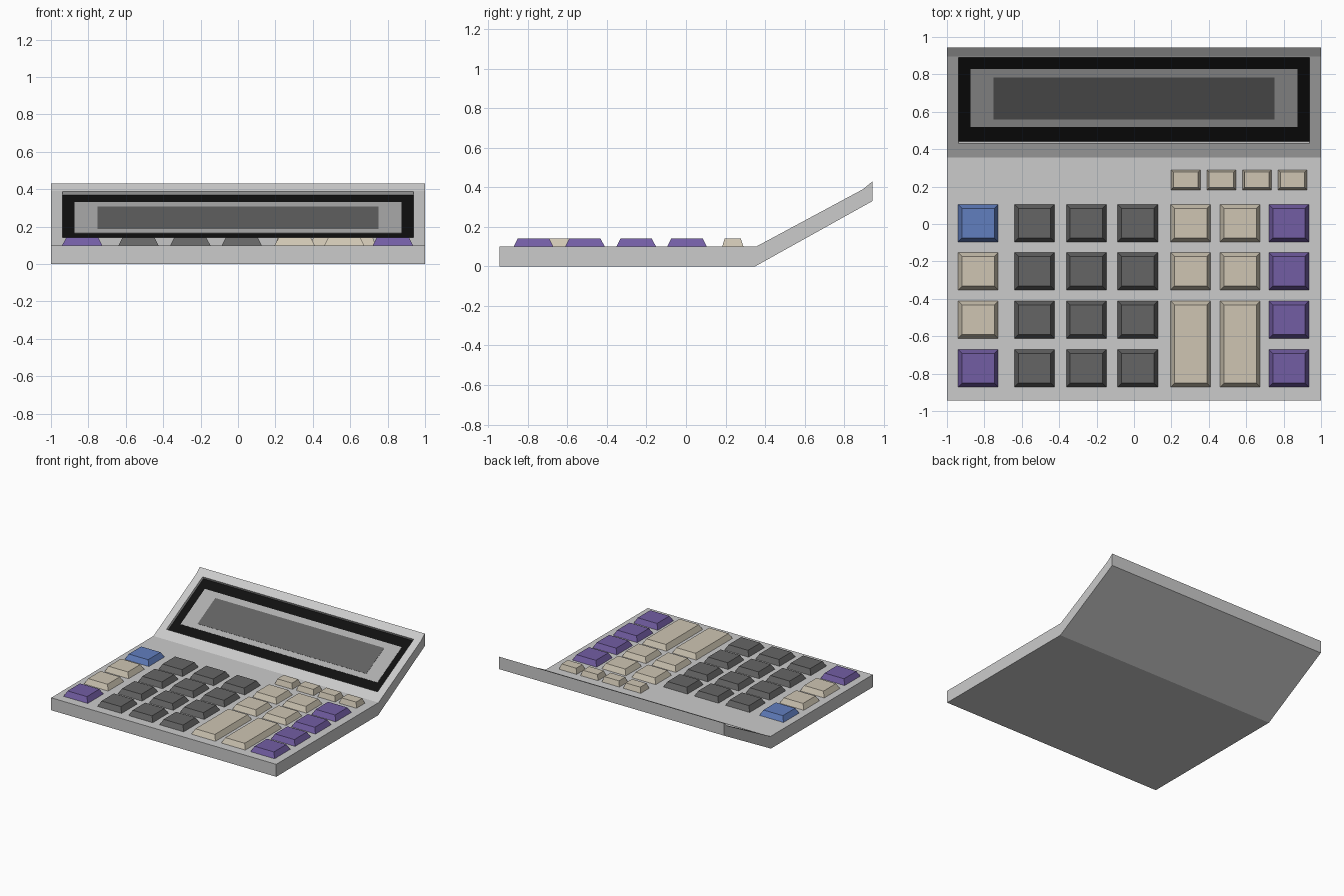
import bpy, bmesh, math
from mathutils import Matrix

if "Cube" in bpy.data.objects:
    bpy.data.objects.remove(bpy.data.objects["Cube"])


def material(name, rgb):
    m = bpy.data.materials.new(name)
    m.diffuse_color = (*rgb, 1)
    m.use_nodes = True
    m.node_tree.nodes["Principled BSDF"].inputs["Base Color"].default_value = m.diffuse_color
    return m


BLACK = material("black", (0.005, 0.005, 0.005))
PANEL = material("panel_grey", (0.42, 0.42, 0.42))
SCREEN = material("screen_grey", (0.12, 0.12, 0.12))
DARK = material("dark_grey", (0.13, 0.13, 0.13))
BEIGE = material("beige", (0.62, 0.56, 0.45))
PURPLE = material("purple", (0.17, 0.11, 0.37))
BLUE = material("blue", (0.12, 0.21, 0.52))


def make(name, bm, mat=None):
    bmesh.ops.recalc_face_normals(bm, faces=bm.faces)
    me = bpy.data.meshes.new(name)
    bm.to_mesh(me)
    bm.free()
    ob = bpy.data.objects.new(name, me)
    bpy.context.collection.objects.link(ob)
    if mat:
        me.materials.append(mat)
    return ob


def block(name, x, y, z, mat=None, inset=0.0):
    """Box over the given ranges, its top drawn in by inset."""
    bm = bmesh.new()
    bmesh.ops.create_cube(bm, size=1)
    for v in bm.verts:
        i = inset if v.co.z > 0 else 0
        v.co.x = x[1] - i if v.co.x > 0 else x[0] + i
        v.co.y = y[1] - i if v.co.y > 0 else y[0] + i
        v.co.z = z[1] if v.co.z > 0 else z[0]
    return make(name, bm, mat)


# Body: side profile (y, z) extruded across x
profile = [(-0.943, 0), (0.35, 0), (0.943, 0.33), (0.943, 0.43),
           (0.895, 0.39), (0.355, 0.10), (-0.943, 0.10)]
bm = bmesh.new()
side = bm.faces.new([bm.verts.new((-1, y, z)) for y, z in profile])
ext = bmesh.ops.extrude_face_region(bm, geom=[side])
bmesh.ops.translate(bm, vec=(2, 0, 0),
                    verts=[g for g in ext["geom"] if isinstance(g, bmesh.types.BMVert)])
body = make("body", bm)

# Display: recess cut square to the sloping face, with layered panels inside
slope = (Matrix.Translation((0, 0.355, 0.10))
         @ Matrix.Rotation(math.atan2(0.29, 0.54), 4, 'X'))


def on_slope(name, half_x, v, n, mat=None):
    ob = block(name, (-half_x, half_x), v, n, mat)
    ob.data.transform(slope)
    return ob


cutter = on_slope("recess_cutter", 0.938, (0.087, 0.608), (-0.024, 0.08))
cutter.hide_render = True
mod = body.modifiers.new("recess", 'BOOLEAN')
mod.operation, mod.solver, mod.object = 'DIFFERENCE', 'EXACT', cutter
bpy.context.view_layer.objects.active = body
bpy.ops.object.modifier_apply(modifier=mod.name)
bpy.data.objects.remove(cutter)

on_slope("display_bezel", 0.938, (0.087, 0.608), (-0.025, -0.022), BLACK)
on_slope("display_panel", 0.875, (0.176, 0.527), (-0.024, -0.0205), PANEL)
on_slope("display_screen", 0.75, (0.221, 0.476), (-0.023, -0.019), SCREEN)

# Main keys: B beige, D dark, P purple, U blue, T tall (two rows), . empty
COLS = [-0.833, -0.532, -0.255, 0.02, 0.303, 0.568, 0.828]
ROWS = [0.005, -0.252, -0.511, -0.771]
LAYOUT = ["UDDDBBP", "BDDDBBP", "BDDDTTP", "PDDD..P"]
MATS = {"B": BEIGE, "T": BEIGE, "D": DARK, "P": PURPLE, "U": BLUE}
Z = (0.10, 0.141)
for r, line in enumerate(LAYOUT):
    for c, kind in enumerate(line):
        if kind == ".":
            continue
        low = ROWS[r + 1] if kind == "T" else ROWS[r]
        block(f"key_{r}_{c}", (COLS[c] - 0.107, COLS[c] + 0.107),
              (low - 0.1, ROWS[r] + 0.1), Z, MATS[kind], 0.021)

# Small function keys
for i in range(4):
    x = 0.277 + 0.19 * i
    block(f"small_key_{i}", (x - 0.078, x + 0.078), (0.183, 0.29), Z, BEIGE, 0.013)
